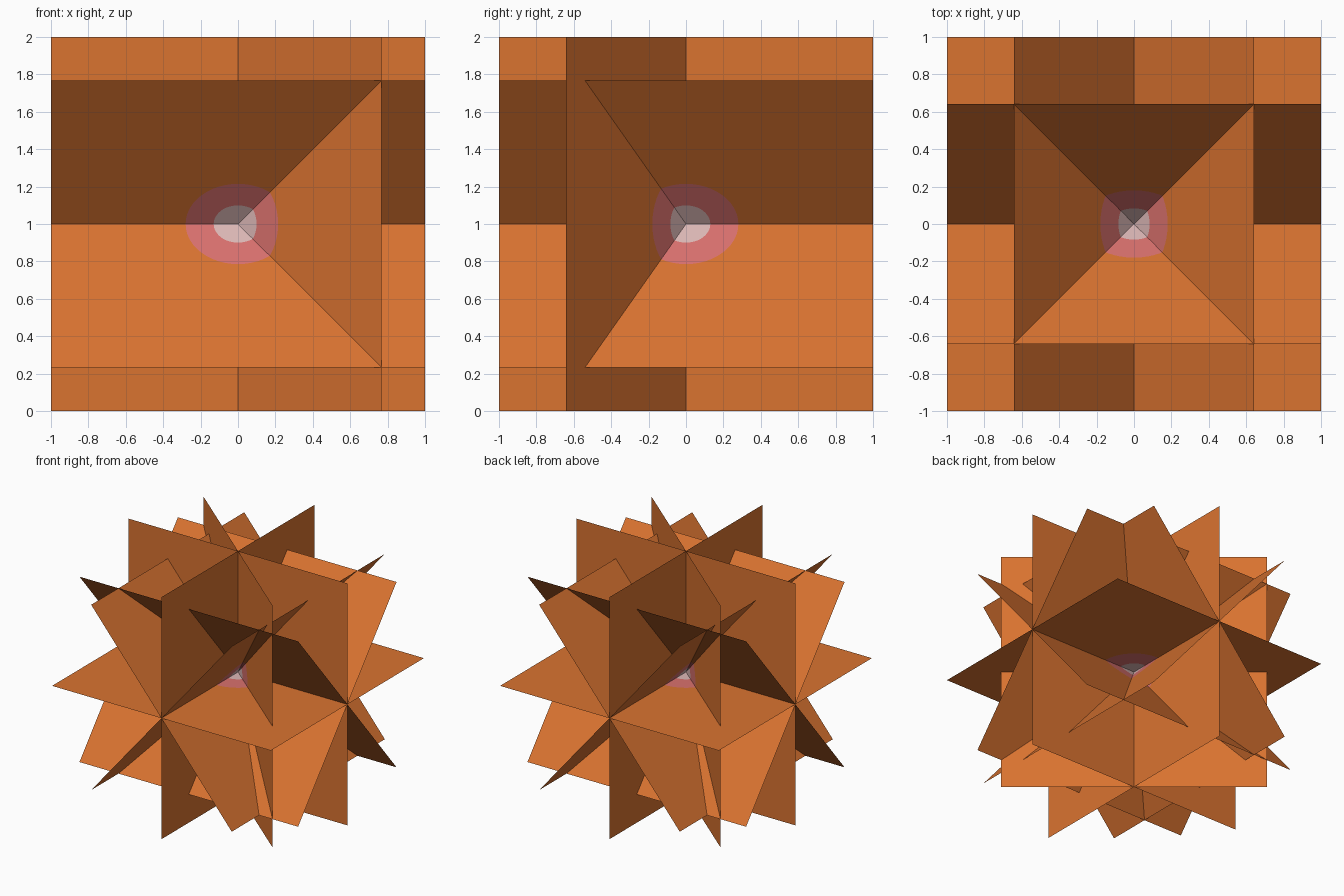
import bpy, bmesh, math
from mathutils import Matrix, Vector

if "Cube" in bpy.data.objects:
    bpy.data.objects.remove(bpy.data.objects["Cube"])


def material(name, rgb):
    m = bpy.data.materials.new(name)
    m.diffuse_color = (*rgb, 1)
    m.use_nodes = True
    m.node_tree.nodes["Principled BSDF"].inputs["Base Color"].default_value = m.diffuse_color
    return m


MATS = [material("white_core", (0.72, 0.48, 0.47)),
        material("pink_ring", (0.70, 0.165, 0.155)),
        material("orange_sheet", (0.70, 0.172, 0.030))]
SEG = 48
ANGLE = math.radians(40)


def sheet(name, u, v):
    """Two-unit square spanned by u and v, with a core disc and ring painted at its middle."""
    u, v = Vector(u), Vector(v)
    bm = bmesh.new()
    loops = []
    for radius in (0.13, 0.28, None):
        loop = []
        for i in range(SEG):
            a = 2 * math.pi * i / SEG
            c, s = math.cos(a), math.sin(a)
            r = radius or 1 / max(abs(c), abs(s))   # outermost loop is the square
            loop.append(bm.verts.new(u * c * r + v * s * r + Vector((0, 0, 1))))
        loops.append(loop)
    bm.faces.new(loops[0]).material_index = 0
    for k in (0, 1):
        a, b = loops[k], loops[k + 1]
        for i in range(SEG):
            j = (i + 1) % SEG
            bm.faces.new((a[i], b[i], b[j], a[j])).material_index = k + 1
    me = bpy.data.meshes.new(name)
    bm.to_mesh(me)
    bm.free()
    for m in MATS:
        me.materials.append(m)
    bpy.context.collection.objects.link(bpy.data.objects.new(name, me))


c, s = math.cos(ANGLE), math.sin(ANGLE)
X, Y, Z = (1, 0, 0), (0, 1, 0), (0, 0, 1)

# Three straight sheets
sheet("level_sheet", X, Y)
sheet("front_sheet", X, Z)
sheet("side_sheet", Y, Z)

# Pairs of sheets tilted about the x and y axes
for side, label in ((1, "a"), (-1, "b")):
    sheet("x_tilted_sheet_" + label, X, (0, side * s, c))
    sheet("y_tilted_sheet_" + label, Y, (side * s, 0, c))

# Single upright sheet turned about z
sheet("turned_upright_sheet", Z, (c, -s, 0))
